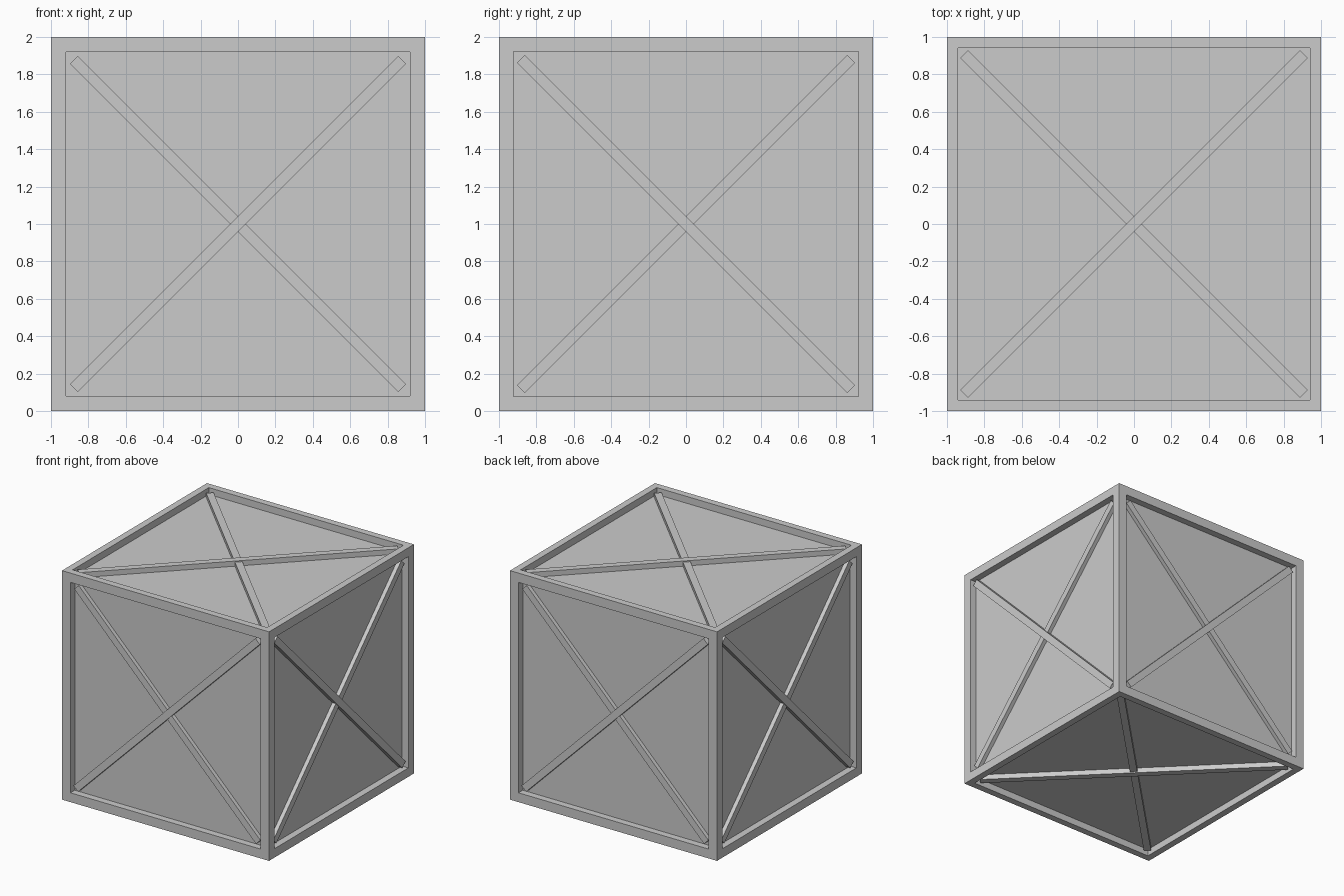
import bpy, bmesh
from math import sqrt
from mathutils import Vector, Matrix

if "Cube" in bpy.data.objects:
    bpy.data.objects.remove(bpy.data.objects["Cube"])

RECESS = 0.06          # panel depth below the frame surface
BRACE_W = 0.06
CENTRE = Vector((0, 0, 1))


def new_object(name, bm):
    mesh = bpy.data.meshes.new(name)
    bm.to_mesh(mesh)
    bm.free()
    obj = bpy.data.objects.new(name, mesh)
    bpy.context.collection.objects.link(obj)
    return obj


def rim_width(n):
    return 0.115 if abs(n.y) > 0.5 else 0.11 if abs(n.x) > 0.5 else 0.085


# Crate body: cube whose faces are inset and pushed in to leave a raised frame
bm = bmesh.new()
bmesh.ops.create_cube(bm, size=2, matrix=Matrix.Translation(CENTRE))
bm.normal_update()
for face in list(bm.faces):
    n = face.normal.copy()
    bmesh.ops.inset_individual(bm, faces=[face], thickness=rim_width(n))
    panel = bmesh.ops.extrude_discrete_faces(bm, faces=[face])["faces"][0]
    bmesh.ops.translate(bm, verts=panel.verts, vec=-n * RECESS)
bmesh.ops.recalc_face_normals(bm, faces=bm.faces)
new_object("crate_body", bm)


# Diagonal brace: a flat bar lying in a recessed panel
def brace(name, n, along, drop):
    along = along.normalized()
    side = n.cross(along)
    length = 2 * sqrt(2) * (1 - rim_width(n)) - 0.02
    top, bottom = 1 - drop, 1 - RECESS - 0.005
    bm = bmesh.new()
    bmesh.ops.create_cube(bm, size=1)
    bmesh.ops.scale(bm, verts=bm.verts, vec=(length, BRACE_W, top - bottom))
    rot = Matrix((along, side, n)).transposed().to_4x4()
    place = Matrix.Translation(CENTRE + n * (top + bottom) / 2)
    bmesh.ops.transform(bm, verts=bm.verts, matrix=place @ rot)
    new_object(name, bm)


# Each side: outward normal, then direction of its upper (uncrossed) brace
sides = {
    "front": ((0, -1, 0), (1, 0, 1)),
    "back": ((0, 1, 0), (-1, 0, 1)),
    "right": ((1, 0, 0), (0, -1, 1)),
    "left": ((-1, 0, 0), (0, 1, 1)),
    "top": ((0, 0, 1), (1, 1, 0)),
    "bottom": ((0, 0, -1), (1, -1, 0)),
}
for side_name, (normal, along) in sides.items():
    n, a = Vector(normal), Vector(along)
    brace(side_name + "_upper_brace", n, a, 0.015)
    brace(side_name + "_lower_brace", n, n.cross(a), 0.025)
